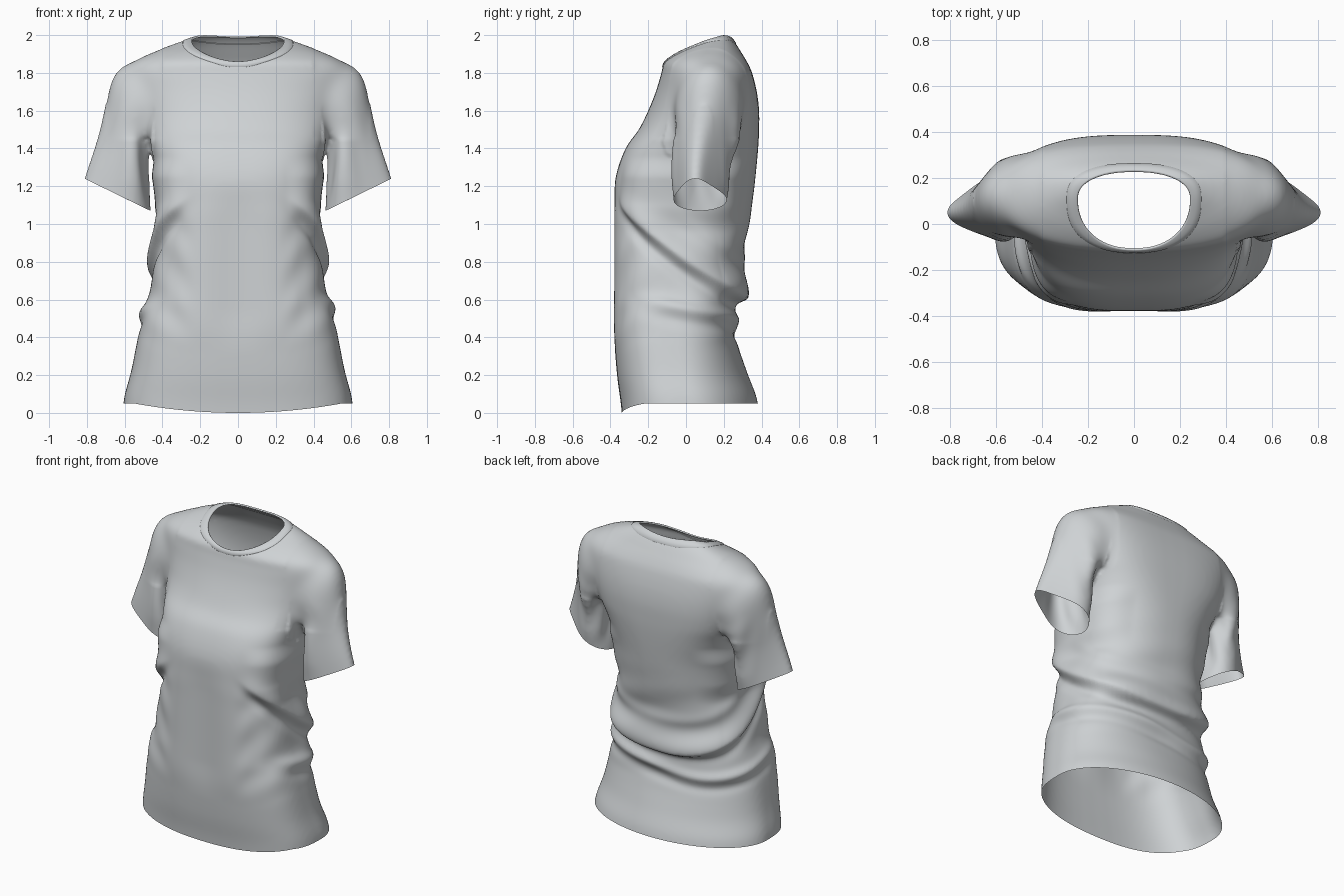
import bpy, bmesh, math
from mathutils import Vector
from mathutils.bvhtree import BVHTree

if "Cube" in bpy.data.objects:
    bpy.data.objects.remove(bpy.data.objects["Cube"])

cloth = bpy.data.materials.new("light_grey_cloth")
cloth.diffuse_color = (0.62, 0.645, 0.66, 1)
cloth.use_nodes = True
cloth.node_tree.nodes["Principled BSDF"].inputs["Base Color"].default_value = cloth.diffuse_color

def step(a, b, v):
    t = max(0.0, min(1.0, (v - a) / (b - a)))
    return t * t * (3 - 2 * t)

def bump(s, w):
    return math.exp(-(s / w) ** 2)

def refine(rows, k=5):
    """Catmull-Rom interpolation of profile rows."""
    out = []
    for i in range(len(rows) - 1):
        p = [rows[max(0, min(len(rows) - 1, i + j))] for j in (-1, 0, 1, 2)]
        for s in range(k):
            t = s / k
            out.append([0.5 * (2 * b + (c - a) * t + (2 * a - 5 * b + 4 * c - d) * t * t
                        + (3 * b - a - 3 * c + d) * t ** 3) for a, b, c, d in zip(*p)])
    return out + [list(rows[-1])]

def power(v, n):
    return math.copysign(abs(v) ** (2 / n), v)

def loft(bm, rings, caps=True):
    vs = [[bm.verts.new(p) for p in r] for r in rings]
    n = len(vs[0])
    for a, b in zip(vs, vs[1:]):
        for i in range(n):
            bm.faces.new((a[i], a[(i + 1) % n], b[(i + 1) % n], b[i]))
    if caps:
        bm.faces.new(vs[0][::-1])
        bm.faces.new(vs[-1])

N = 72
ANG = [2 * math.pi * i / N for i in range(N)]

# torso profile: z, half width, front y, back y
torso = [(-.06, .612, -.335, .39), (.05, .60, -.345, .37), (.2, .565, -.365, .32),
         (.4, .53, -.38, .265), (.55, .50, -.38, .27), (.65, .465, -.38, .30),
         (.8, .447, -.38, .295), (.95, .42, -.38, .325), (1.1, .413, -.38, .35),
         (1.25, .43, -.372, .368), (1.4, .46, -.32, .382), (1.5, .50, -.25, .387),
         (1.6, .53, -.20, .387), (1.7, .56, -.16, .375), (1.8, .59, -.13, .35),
         (1.855, .56, -.115, .325), (1.905, .465, -.055, .295), (1.945, .36, .02, .27),
         (1.97, .29, .07, .252), (1.985, .245, .11, .238), (2.0, .19, .14, .22)]

def torso_ring(z, hx, yf, yb):
    cy, hy = (yf + yb) / 2, (yb - yf) / 2
    nf = 3.1 - 0.8 * step(1.3, 1.6, z)
    nb = 2.0 + .4 * step(.1, .5, z) + 0.5 * step(1.2, 1.5, z) - 0.5 * step(1.8, 1.92, z)
    pts = []
    for a in ANG:
        n = nf if math.sin(a) < 0 else nb
        pts.append((hx * power(math.cos(a), n), cy + hy * power(math.sin(a), n), z))
    return pts

# sleeve profile: outer x, outer z, inner x, inner z, centre y, half depth, pinch
sleeve = [(.45, 1.875, .33, 1.5, .13, .18, .1), (.59, 1.85, .40, 1.46, .125, .195, .15),
          (.668, 1.775, .46, 1.40, .115, .20, .3), (.708, 1.6, .477, 1.32, .10, .198, .42),
          (.745, 1.45, .475, 1.22, .085, .185, .5), (.815, 1.24, .462, 1.07, .075, .167, .55),
          (.833, 1.19, .464, 1.02, .075, .162, .55)]

def sleeve_ring(side, xo, zo, xi, zi, cy, hy, pinch):
    # egg-shaped section, narrower along the outer edge
    return [(side * ((xo + xi) / 2 + (xo - xi) / 2 * math.cos(a)),
             cy + hy * math.sin(a) * (1 - pinch * step(-.9, 1.1, math.cos(a)))
             - .025 * step(-.2, 1, math.cos(a)) * step(.66, .8, xo),
             (zo + zi) / 2 + (zo - zi) / 2 * math.cos(a)) for a in ANG]

# closed torso and sleeves, fused into one smooth skin
bm = bmesh.new()
loft(bm, [torso_ring(*r) for r in refine(torso)])
for side in (1, -1):
    loft(bm, [sleeve_ring(side, *r) for r in refine(sleeve)])
bmesh.ops.recalc_face_normals(bm, faces=bm.faces)
mesh = bpy.data.meshes.new("shirt_body")
bm.to_mesh(mesh)
bm.free()
body = bpy.data.objects.new("shirt_body", mesh)
bpy.context.collection.objects.link(body)
mod = body.modifiers.new("fuse", 'REMESH')
mod.mode = 'VOXEL'
mod.voxel_size = 0.0125
mod = body.modifiers.new("soften", 'SMOOTH')
mod.factor = 0.5
mod.iterations = 12
fused = bpy.data.meshes.new_from_object(body.evaluated_get(bpy.context.evaluated_depsgraph_get()))
body.modifiers.clear()
body.data = fused

bm = bmesh.new()
bm.from_mesh(fused)
# extra softening where the sleeves meet the shoulders
joint = [v for v in bm.verts if .40 < abs(v.co.x) < .70 and v.co.z > 1.45]
for _ in range(40):
    bmesh.ops.smooth_vert(bm, verts=joint, factor=0.5, use_axis_x=True, use_axis_y=True, use_axis_z=True)
skin = BVHTree.FromBMesh(bm)

# collar band laid on the skin around the neck
def neck(a, t):
    c, s = math.cos(a), math.sin(a)
    n = 2.2 + .3 * t
    hx = .245 + .05 * t
    hy = (.22 + .014 * t) if s < 0 else (.12 + .035 * t)
    return hx * power(c, n), .11 + hy * power(s, n)

cb = bmesh.new()
rings = []
for t, off in ((0, -.006), (0, .003), (.12, .005), (.5, .005), (.9, .004), (1, -.002)):
    ring = []
    for a in ANG:
        x, y = neck(a, t)
        hit, nor, _, _ = skin.ray_cast(Vector((x, y, 3)), Vector((0, 0, -1)))
        ring.append(hit + nor * off)
    rings.append(ring)
loft(cb, rings, False)
bmesh.ops.recalc_face_normals(cb, faces=cb.faces)
cm = bpy.data.meshes.new("collar")
cb.to_mesh(cm)
cb.free()
collar = bpy.data.objects.new("collar", cm)
bpy.context.collection.objects.link(collar)

# open the neck
def in_neck(c):
    s = c.y - .11
    hy = .223 if s < 0 else .13
    return c.z > 1.7 and abs(c.x / .257) ** 2.2 + abs(s / hy) ** 2.2 < 1
bmesh.ops.delete(bm, geom=[f for f in bm.faces if in_neck(f.calc_center_median())], context='FACES')

# open the hem and the cuffs
def trim(faces, co, no):
    geom = set(faces)
    for f in faces:
        geom.update(f.verts)
        geom.update(f.edges)
    bmesh.ops.bisect_plane(bm, geom=list(geom), plane_co=co, plane_no=no, clear_outer=True)

trim([f for f in bm.faces if f.calc_center_median().z < .1], (0, 0, 0), (0, 0, -1))
for side in (1, -1):
    co = Vector((side * .638, .08, 1.155))
    along = Vector((side * .348, 0, .17)).normalized()
    no = Vector((side * .17, 0, -.348)).normalized()
    sel = []
    for f in bm.faces:
        d = f.calc_center_median() - co
        if abs(d.dot(no)) < .09 and abs(d.dot(along)) < .215 and abs(d.y) < .2:
            sel.append(f)
    trim(sel, co, no)

# cloth folds
def fold(p):
    x, y, z = abs(p.x), p.y, p.z
    if z > 1.03 and x > .446:          # sleeve creases near the armpit
        w = step(1.08, 1.25, z) * (1 - step(1.5, 1.65, z)) * (1 - step(.56, .68, x))
        return .007 * w * math.sin(48 * y + 9 * z)
    t = max(0.0, min(1.1, (y + .38) / .68))
    line = 1.25 - .63 * t ** .6         # drape running from bust down to the back
    s = z - line
    w = max(step(.2, .42, x), step(0, .2, y)) * (1 - step(1.0, 1.25, z))
    d = w * (.04 * bump(s, .11 if s > 0 else .04) - .014 * bump(s + .08, .045))
    d += w * .010 * bump(s - .2, .05) * step(-.1, .15, y)
    low = z - (.475 + .2 * (.28 - y) + .03 * math.sin(5 * p.x))
    d += step(-.3, -.05, y) * (.018 * bump(low, .035) - .008 * bump(low + .07, .035))
    band = step(.3, .5, z) * (1 - step(.85, 1.2, z))
    d += .004 * band * step(-.1, .2, y) * math.sin(26 * z + 9 * p.x)
    front = step(.3, .55, z) * (1 - step(1.0, 1.25, z)) * (1 - step(-.3, -.1, y))
    d -= .006 * front * math.cos(14.5 * p.x) * (1 - step(.3, .4, x))
    d += .004 * front * step(.2, .32, x) * math.sin(24 * (z - .9 * x))
    # sides of the body rest against the sleeves
    d += .026 * step(.95, 1.1, z) * (1 - step(1.24, 1.36, z)) * step(.25, .4, x)
    return d

bm.normal_update()
moves = [(v, v.normal * fold(v.co)) for v in bm.verts]
for v, m in moves:
    v.co += m
    if v.co.z < .4:                     # hem dips at the centre front
        rise = .05 * min(1, (v.co.x / .55) ** 2) if v.co.y < 0 else .05
        v.co.z += rise * (1 - v.co.z / .4)
bm.to_mesh(fused)
bm.free()

for ob in (body, collar):
    ob.data.materials.clear()
    ob.data.materials.append(cloth)
    for p in ob.data.polygons:
        p.use_smooth = True
        p.material_index = 0
